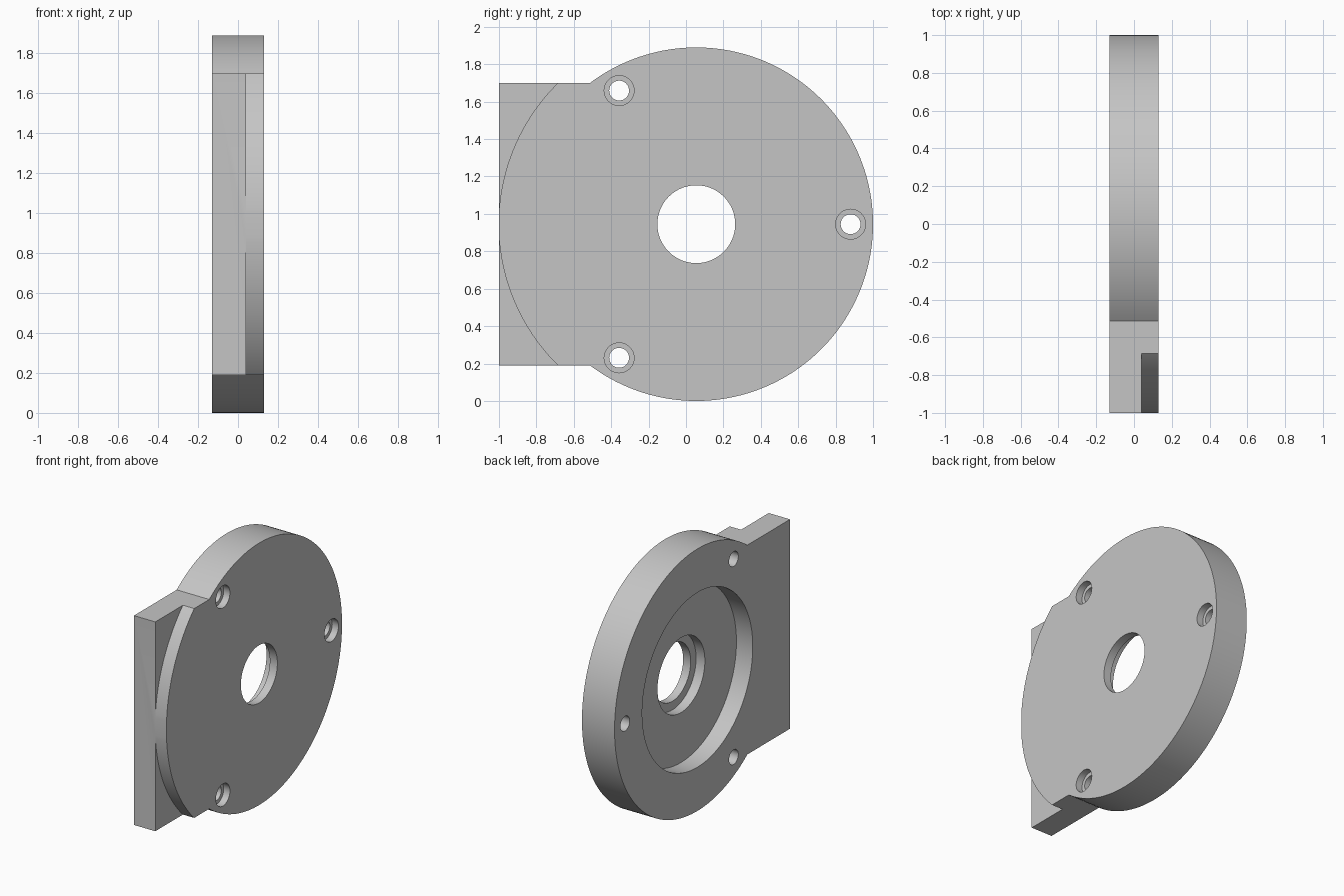
import bpy, bmesh, math

cube = bpy.data.objects.get("Cube")
if cube:
    bpy.data.objects.remove(cube, do_unlink=True)

CY, CZ, R = 0.055, 0.945, 0.945      # disc centre and radius
X0, X1 = -0.13, 0.13                 # back and outer face
HALF = 0.755                         # half height of the mounting block
STEP_X, STEP_R = 0.04, 1.057         # stepped shoulder on the block

grey = bpy.data.materials.new("plain grey")
grey.use_nodes = True
grey.diffuse_color = (0.56, 0.56, 0.56, 1)
grey.node_tree.nodes["Principled BSDF"].inputs["Base Color"].default_value = (0.56, 0.56, 0.56, 1)


def arc(cy, cz, r, a0, a1, n):
    """Points (y, z) along an arc, angles in radians."""
    return [(cy + r * math.cos(a0 + (a1 - a0) * i / n),
             cz + r * math.sin(a0 + (a1 - a0) * i / n)) for i in range(n + 1)]


def prism(name, outline, x0, x1):
    """Extrude a (y, z) outline along x."""
    bm = bmesh.new()
    face = bm.faces.new([bm.verts.new((x0, y, z)) for y, z in outline])
    ext = bmesh.ops.extrude_face_region(bm, geom=[face])
    moved = [v for v in ext["geom"] if isinstance(v, bmesh.types.BMVert)]
    bmesh.ops.translate(bm, verts=moved, vec=(x1 - x0, 0, 0))
    bmesh.ops.recalc_face_normals(bm, faces=bm.faces)
    mesh = bpy.data.meshes.new(name)
    bm.to_mesh(mesh)
    bm.free()
    mesh.materials.append(grey)
    obj = bpy.data.objects.new(name, mesh)
    bpy.context.collection.objects.link(obj)
    return obj


def cut(target, cutter):
    """Subtract the cutter from the target, then discard it."""
    cutter.hide_render = True
    mod = target.modifiers.new("cut", 'BOOLEAN')
    mod.operation = 'DIFFERENCE'
    mod.solver = 'EXACT'
    mod.object = cutter
    bpy.context.view_layer.objects.active = target
    bpy.ops.object.modifier_apply(modifier=mod.name)
    bpy.data.objects.remove(cutter, do_unlink=True)


def bore(target, y, z, r, x0, x1, n):
    cut(target, prism("bore_cutter", arc(y, z, r, 0, 2 * math.pi, n)[:-1], x0, x1))


# Round flange with a square-ended mounting block
a = math.pi - math.asin(HALF / R)
outline = arc(CY, CZ, R, -a, a, 128) + [(-1, CZ + HALF), (-1, CZ - HALF)]
flange = prism("flange_plate", outline, X0, X1)

# Curved shoulder on the outer face of the block
b = math.radians(50)
shoulder = arc(CY, CZ, STEP_R, math.pi - b, math.pi + b, 64)
shoulder += [(-1.3, shoulder[-1][1]), (-1.3, shoulder[0][1])]
cut(flange, prism("shoulder_cutter", shoulder, STEP_X, 0.4))

# Back recess, bearing seat and central hole
bore(flange, CY, CZ, 0.63, -0.4, 0.0, 128)
bore(flange, CY, CZ, 0.27, -0.35, 0.07, 96)
bore(flange, CY, CZ, 0.208, -0.3, 0.4, 96)

# Three counterbored screw holes
for k in range(3):
    t = 2 * math.pi * k / 3
    y, z = CY + 0.825 * math.cos(t), CZ + 0.825 * math.sin(t)
    bore(flange, y, z, 0.08, X1 - 0.05, 0.4, 40)
    bore(flange, y, z, 0.053, -0.4, 0.45, 40)

# Smooth round walls, crisp edges
bpy.ops.object.select_all(action='DESELECT')
flange.select_set(True)
bpy.context.view_layer.objects.active = flange
bpy.ops.object.shade_smooth_by_angle(angle=math.radians(30))
